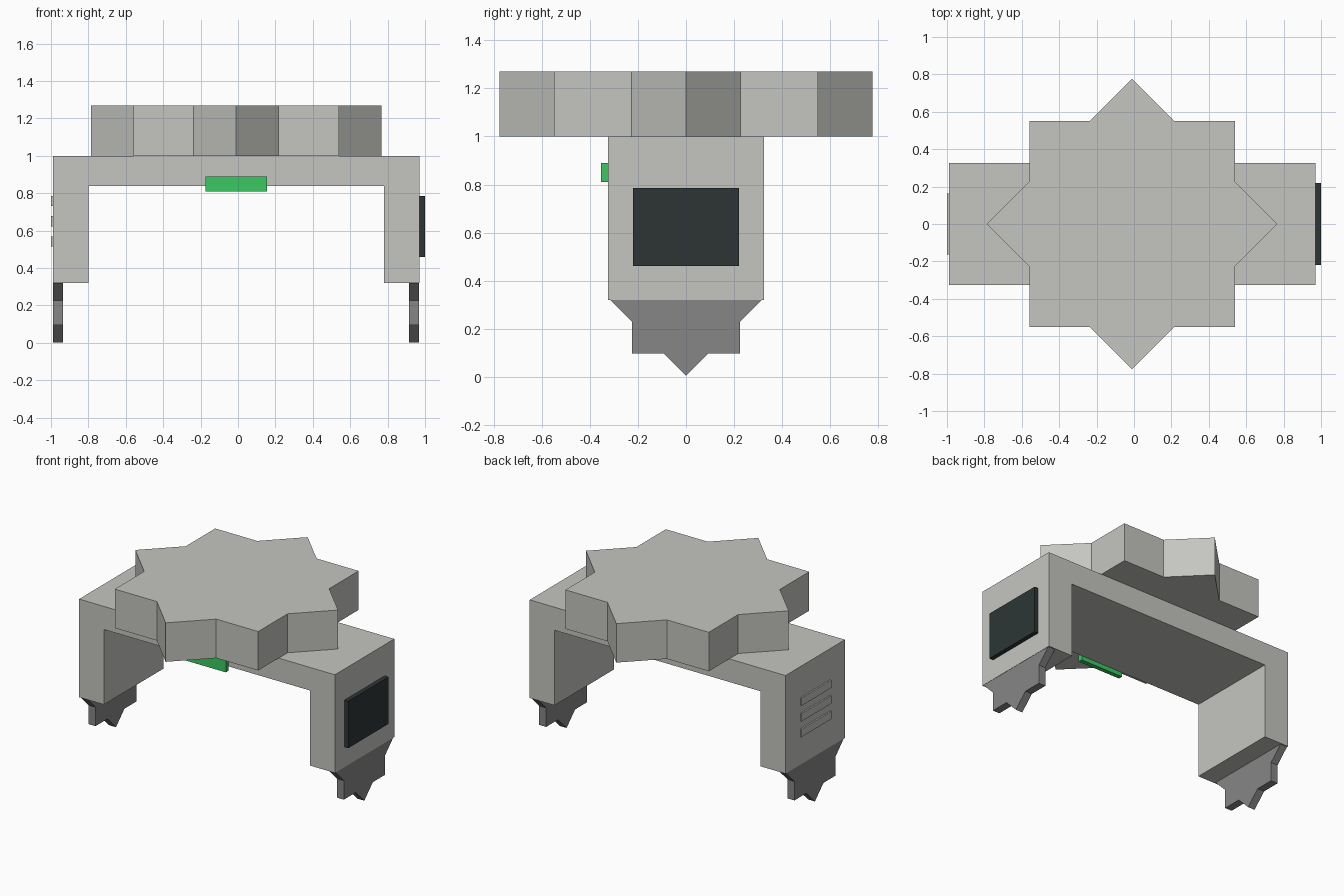
import bpy, bmesh, math
from mathutils import Matrix, Vector

if "Cube" in bpy.data.objects:
    bpy.data.objects.remove(bpy.data.objects["Cube"])

CX = -0.01  # the body sits slightly left because the screen sticks out on the right


def material(name, rgb):
    m = bpy.data.materials.new(name)
    m.diffuse_color = (*rgb, 1)
    m.use_nodes = True
    m.node_tree.nodes["Principled BSDF"].inputs["Base Color"].default_value = m.diffuse_color
    return m


light_grey = material("light grey", (0.56, 0.56, 0.53))
mid_grey = material("mid grey", (0.24, 0.24, 0.24))
green = material("green", (0.042, 0.584, 0.122))
charcoal = material("charcoal", (0.026, 0.036, 0.036))


def prism(name, points, depth, matrix, mat):
    """Extrude a flat outline along local z, then place it."""
    bm = bmesh.new()
    face = bm.faces.new([bm.verts.new((x, y, 0)) for x, y in points])
    ext = bmesh.ops.extrude_face_region(bm, geom=[face])
    verts = [v for v in ext["geom"] if isinstance(v, bmesh.types.BMVert)]
    bmesh.ops.translate(bm, verts=verts, vec=(0, 0, depth))
    bmesh.ops.recalc_face_normals(bm, faces=bm.faces)
    bm.transform(matrix)
    mesh = bpy.data.meshes.new(name)
    bm.to_mesh(mesh)
    bm.free()
    mesh.materials.append(mat)
    obj = bpy.data.objects.new(name, mesh)
    bpy.context.collection.objects.link(obj)
    return obj


def box(name, lo, hi, mat):
    (x0, y0, z0), (x1, y1, z1) = lo, hi
    outline = [(x0, y0), (x1, y0), (x1, y1), (x0, y1)]
    return prism(name, outline, z1 - z0, Matrix.Translation((0, 0, z0)), mat)


def star(radius):
    """Eight-pointed star: two squares turned 45 degrees to each other."""
    inner = radius * math.cos(math.pi / 4) / math.cos(math.pi / 8)
    return [((radius, inner)[i % 2] * math.cos(i * math.pi / 8),
             (radius, inner)[i % 2] * math.sin(i * math.pi / 8)) for i in range(16)]


# Arch body: two legs and the bridge in one profile, extruded front to back
half = [(0.98, 1.0), (0.98, 0.32), (0.79, 0.32), (0.79, 0.84)]
profile = half + [(-x, z) for x, z in reversed(half)]
prism("arch_body", profile, 0.65,
      Matrix.Translation((CX, 0.325, 0)) @ Matrix.Rotation(math.pi / 2, 4, 'X'), light_grey)

# Star-shaped top
prism("star_top", star(0.777), 0.27, Matrix.Translation((CX, 0, 1.0)), light_grey)

# Star-shaped feet, upper half tucked just inside the legs
upright = Matrix.Rotation(math.pi / 2, 4, 'Y')
for name, x in (("left_foot", CX - 0.978), ("right_foot", CX + 0.925)):
    prism(name, star(0.317), 0.053, Matrix.Translation((x, 0, 0.32)) @ upright, mid_grey)

# Light bar on the front, screen on the right
box("light_bar", (-0.175, -0.355, 0.81), (0.155, -0.325, 0.89), green)
box("screen", (0.97, -0.22, 0.46), (1.0, 0.22, 0.785), charcoal)

# Vent slats on the left
for i in range(3):
    z = 0.515 + i * 0.108
    box(f"vent_slat_{i + 1}", (-1.0, -0.163, z), (-0.99, 0.163, z + 0.054), light_grey)
